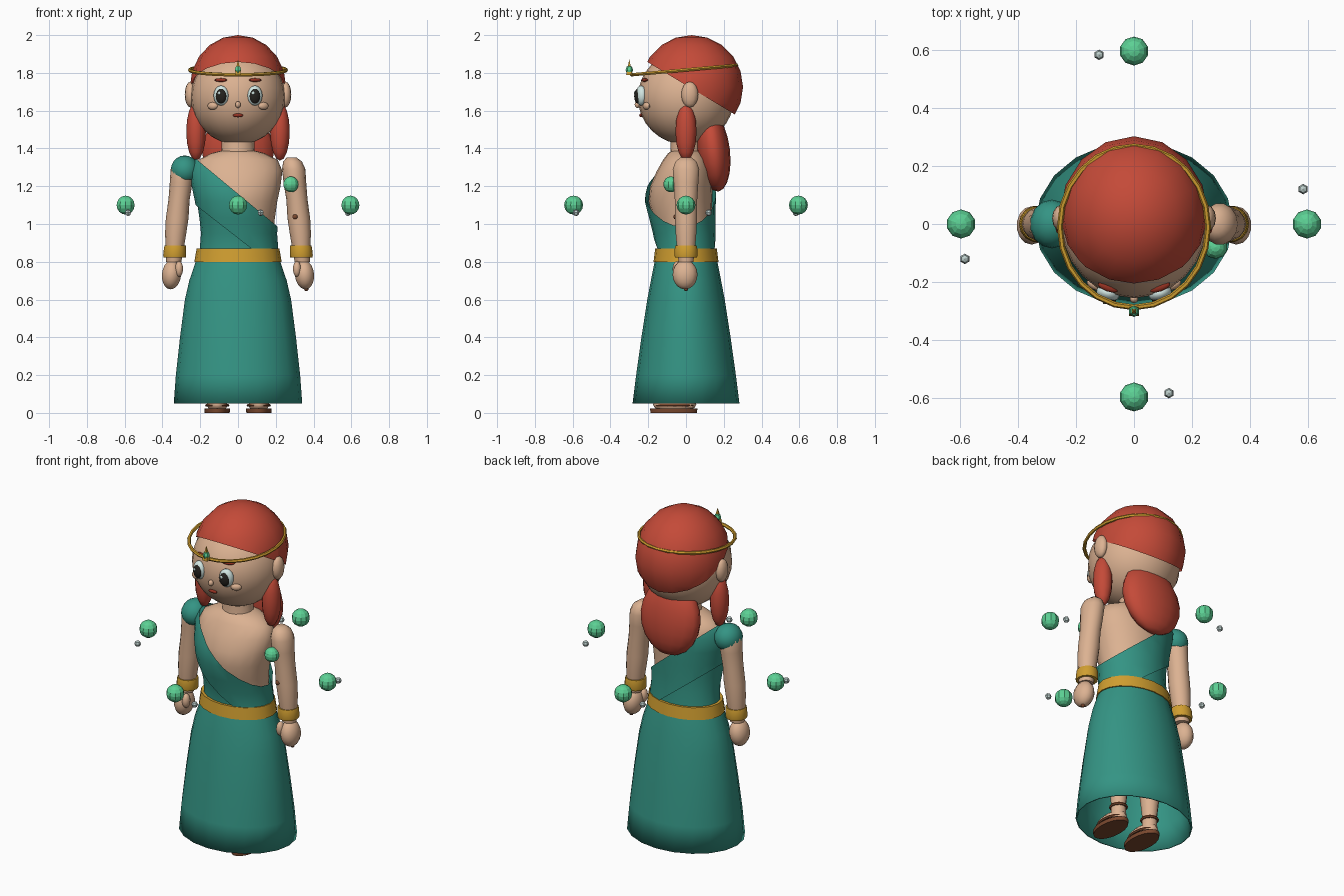
import bpy, bmesh, math
from mathutils import Vector, Matrix

if "Cube" in bpy.data.objects:
    bpy.data.objects.remove(bpy.data.objects["Cube"])


def srgb(r, g, b):
    return tuple(((c / 255 + 0.055) / 1.055) ** 2.4 for c in (r, g, b)) + (1,)


def mat(name, r, g, b):
    m = bpy.data.materials.new(name)
    m.diffuse_color = srgb(r, g, b)
    m.use_nodes = True
    m.node_tree.nodes["Principled BSDF"].inputs["Base Color"].default_value = m.diffuse_color
    return m


SKIN = mat("skin", 220, 178, 146)
HAIR = mat("red_hair", 196, 74, 56)
BROW = mat("dark_red", 150, 50, 34)
TEAL = mat("teal_cloth", 52, 148, 132)
GOLD = mat("gold", 208, 158, 48)
GEM = mat("green_gem", 92, 208, 148)
PALE = mat("pale_grey", 190, 208, 205)
EYE = mat("eye_white", 215, 236, 232)
DARK = mat("dark_pupil", 36, 34, 30)
BROWN = mat("brown_leather", 122, 72, 46)


def finish(name, bm, m, angle=50):
    bmesh.ops.recalc_face_normals(bm, faces=bm.faces)
    me = bpy.data.meshes.new(name)
    bm.to_mesh(me)
    bm.free()
    me.materials.append(m)
    if angle:
        me.shade_smooth()
        me.set_sharp_from_angle(angle=math.radians(angle))
    ob = bpy.data.objects.new(name, me)
    bpy.context.collection.objects.link(ob)
    return ob


def cut(bm, co, no):
    """Remove everything on the normal side of a plane."""
    bmesh.ops.bisect_plane(bm, geom=bm.verts[:] + bm.edges[:] + bm.faces[:],
                           plane_co=co, plane_no=no, clear_outer=True)


def ball(name, c, r, m, seg=16, rings=10, rot=(0, 0, 0), cuts=(), angle=50):
    bm = bmesh.new()
    bmesh.ops.create_uvsphere(bm, u_segments=seg, v_segments=rings, radius=1)
    M = Matrix.Translation(c)
    for ax, a in zip("XYZ", rot):
        M = M @ Matrix.Rotation(a, 4, ax)
    bm.transform(M @ Matrix.Diagonal((*r, 1)))
    for co, no in cuts:
        cut(bm, co, no)
    return finish(name, bm, m, angle)


def loft(name, rows, m, seg=16, caps=True, cuts=(), grow=0):
    """Skin elliptical rings given as (z, cx, cy, rx, ry)."""
    bm = bmesh.new()
    rings = []
    for z, cx, cy, rx, ry in rows:
        rings.append([bm.verts.new((cx + (rx + grow) * math.cos(2 * math.pi * i / seg),
                                    cy + (ry + grow) * math.sin(2 * math.pi * i / seg), z))
                      for i in range(seg)])
    for a, b in zip(rings, rings[1:]):
        for i in range(seg):
            j = (i + 1) % seg
            bm.faces.new((a[i], a[j], b[j], b[i]))
    if caps:
        bm.faces.new(rings[0])
        bm.faces.new(rings[-1])
    for co, no in cuts:
        cut(bm, co, no)
    return finish(name, bm, m)


def ring(name, c, rx, ry, r, m, tilt=0, seg=24, tube=6):
    bm = bmesh.new()
    vs = []
    for i in range(seg):
        a = 2 * math.pi * i / seg
        vs.append([bm.verts.new(((rx + r * math.cos(t)) * math.cos(a),
                                 (ry + r * math.cos(t)) * math.sin(a), r * math.sin(t)))
                   for t in (2 * math.pi * k / tube for k in range(tube))])
    for i in range(seg):
        p, q = vs[i], vs[(i + 1) % seg]
        for k in range(tube):
            n = (k + 1) % tube
            bm.faces.new((p[k], q[k], q[n], p[n]))
    bm.transform(Matrix.Translation(c) @ Matrix.Rotation(tilt, 4, 'X'))
    return finish(name, bm, m)


# Head and hair
ball("head", (0, 0, 1.67), (0.25, 0.255, 0.25), SKIN, 24, 16)
ball("hair_cap", (0, 0.03, 1.725), (0.255, 0.272, 0.275), HAIR, 16, 10,
     cuts=[((0, 0, 1.735), (0, -0.6, -1))])
ball("back_hair", (0, 0.145, 1.385), (0.19, 0.088, 0.215), HAIR, 16, 10, rot=(0.12, 0, 0))
loft("neck", [(1.33, 0, 0, 0.1, 0.09), (1.38, 0, 0, 0.088, 0.082), (1.47, 0, 0, 0.085, 0.08)], SKIN)

# Circlet with spike and gem
ring("circlet", (0, -0.01, 1.815), 0.255, 0.278, 0.01, GOLD, tilt=0.09)
bm = bmesh.new()
bmesh.ops.create_cone(bm, cap_ends=True, segments=4, radius1=0.024, radius2=0, depth=0.085,
                      matrix=Matrix.Translation((0, -0.3, 1.83)) @ Matrix.Rotation(math.pi / 4, 4, 'Z'))
finish("circlet_spike", bm, GOLD, 0)
ball("circlet_gem", (0, -0.3, 1.815), (0.019, 0.02, 0.025), GEM, 6, 4, angle=0)

# Face
ball("nose", (0, -0.257, 1.632), (0.015, 0.015, 0.018), SKIN, 10, 6)
ball("mouth", (0, -0.238, 1.575), (0.028, 0.01, 0.01), BROW, 12, 6)
for s, n in ((-1, "right"), (1, "left")):
    ball(n + "_eye", (s * 0.09, -0.238, 1.68), (0.041, 0.028, 0.053), EYE, 16, 10, rot=(0, 0, s * 0.3))
    ball(n + "_pupil", (s * 0.09, -0.255, 1.677), (0.03, 0.018, 0.04), DARK, 14, 8, rot=(0, 0, s * 0.3))
    ball(n + "_eye_glint", (s * 0.09 - 0.01, -0.272, 1.693), (0.008, 0.004, 0.009), EYE, 8, 6)
    ball(n + "_brow", (s * 0.09, -0.218, 1.762), (0.037, 0.014, 0.01), BROW, 10, 6, rot=(0, 0, s * 0.35))
    ball(n + "_cheek", (s * 0.135, -0.21, 1.625), (0.03, 0.016, 0.02), SKIN, 12, 8, rot=(0, 0, s * 0.5))
    ball(n + "_ear", (s * 0.252, 0.02, 1.685), (0.03, 0.045, 0.068), SKIN, 12, 8)
    ball(n + "_hair_lock", (s * 0.222, 0, 1.49), (0.052, 0.056, 0.155), HAIR, 12, 8)

# Torso, bodice and diagonal sash share one profile
TORSO = [(0.8, 0, 0, 0.2, 0.145), (0.87, 0, 0, 0.193, 0.14), (0.95, 0, -0.01, 0.187, 0.145),
         (1.03, 0, -0.02, 0.195, 0.155), (1.12, 0, -0.03, 0.208, 0.168), (1.2, 0, -0.025, 0.225, 0.165),
         (1.28, 0, -0.01, 0.235, 0.145), (1.34, 0, -0.003, 0.21, 0.118), (1.375, 0, 0, 0.14, 0.095),
         (1.39, 0, 0, 0.08, 0.07)]
loft("torso", TORSO, SKIN, 20)
UP = Vector((0.83, 0, 1))
loft("bodice", TORSO, TEAL, 20, False, [((0, 0, 1.1), UP)], 0.009)
loft("sash", TORSO, TEAL, 20, False,
     [((0, 0, 1.16), UP), ((0, 0, 0.925), -Vector((0.78, 0, 1))), ((0, 0, 0.84), (0, 0, -1))], 0.02)

# Belt and skirt
loft("belt", [(0.8, 0, 0, 0.231, 0.172), (0.87, 0, 0, 0.219, 0.163)], GOLD, 20)
skirt = loft("skirt", [(0.05, 0, 0, 0.34, 0.283), (0.2, 0, 0, 0.329, 0.264), (0.4, 0, 0, 0.307, 0.236),
                       (0.6, 0, 0, 0.281, 0.205), (0.7, 0, 0, 0.258, 0.186), (0.8, 0, 0, 0.224, 0.166),
                       (0.85, 0, 0, 0.205, 0.152)], TEAL, 20, False)
sol = skirt.modifiers.new("thickness", 'SOLIDIFY')
sol.thickness = 0.008

# Arms, hands, legs and sandals
for s, n in ((-1, "right"), (1, "left")):
    loft(n + "_arm", [(0.8, s * 0.34, 0, 0.04, 0.04), (0.87, s * 0.335, 0, 0.048, 0.05),
                      (0.95, s * 0.33, 0, 0.056, 0.056), (1.03, s * 0.322, 0, 0.06, 0.06),
                      (1.13, s * 0.312, 0, 0.056, 0.061), (1.22, s * 0.301, 0, 0.06, 0.067),
                      (1.29, s * 0.295, 0, 0.062, 0.072), (1.33, s * 0.289, 0, 0.05, 0.058),
                      (1.353, s * 0.284, 0, 0.025, 0.03)], SKIN, 14)
    loft(n + "_bracelet", [(0.822, s * 0.335, 0, 0.058, 0.06), (0.835, s * 0.335, 0, 0.061, 0.063),
                           (0.872, s * 0.333, 0, 0.059, 0.061), (0.885, s * 0.332, 0, 0.056, 0.058)], GOLD, 14)
    ball(n + "_hand", (s * 0.352, -0.005, 0.732), (0.052, 0.066, 0.078), SKIN, 14, 10, rot=(0, -s * 0.1, 0))
    ball(n + "_thumb", (s * 0.312, -0.045, 0.762), (0.022, 0.026, 0.042), SKIN, 10, 8)
    loft(n + "_leg", [(0.03, s * 0.11, 0.0, 0.045, 0.045), (0.12, s * 0.11, 0.0, 0.04, 0.042),
                      (0.3, s * 0.11, 0, 0.06, 0.06), (0.6, s * 0.1, 0, 0.075, 0.075)], SKIN, 12)
    ball(n + "_foot", (s * 0.11, -0.06, 0.045), (0.055, 0.115, 0.045), SKIN, 14, 8,
         cuts=[((0, 0, 0.015), (0, 0, -1))])
    loft(n + "_sandal_sole", [(0, s * 0.11, -0.065, 0.066, 0.125), (0.022, s * 0.11, -0.065, 0.068, 0.127)],
         BROWN, 18)
    ring(n + "_toe_strap", (s * 0.11, -0.06, 0.04), 0.056, 0.1, 0.008, BROWN, seg=16)
    ring(n + "_ankle_strap", (s * 0.11, 0, 0.11), 0.042, 0.044, 0.009, BROWN, seg=14)

# Sleeve cap, shoulder jewel and small marks
ball("sleeve_cap", (-0.282, 0, 1.285), (0.076, 0.084, 0.078), TEAL, 14, 10,
     cuts=[((-0.28, 0, 1.235), (0, 0, -1))])
ball("shoulder_jewel", (0.28, -0.08, 1.21), (0.042, 0.04, 0.042), GEM, 10, 8, angle=0)
ball("arm_mark", (0.302, -0.058, 1.038), (0.014, 0.008, 0.013), BROWN, 8, 6)
ball("hand_mark", (0.362, 0, 0.655), (0.012, 0.012, 0.01), BROWN, 8, 6)

# Floating orbs and sparkles circling the figure
for k in range(4):
    R = Matrix.Rotation(k * math.pi / 2, 3, 'Z')
    ball("orb_%d" % k, R @ Vector((0, -0.595, 1.1)), (0.05,) * 3, GEM, 10, 8, angle=0)
    ball("sparkle_%d" % k, R @ Vector((0.12, -0.582, 1.06)), (0.018,) * 3, PALE, 6, 4, angle=0)
